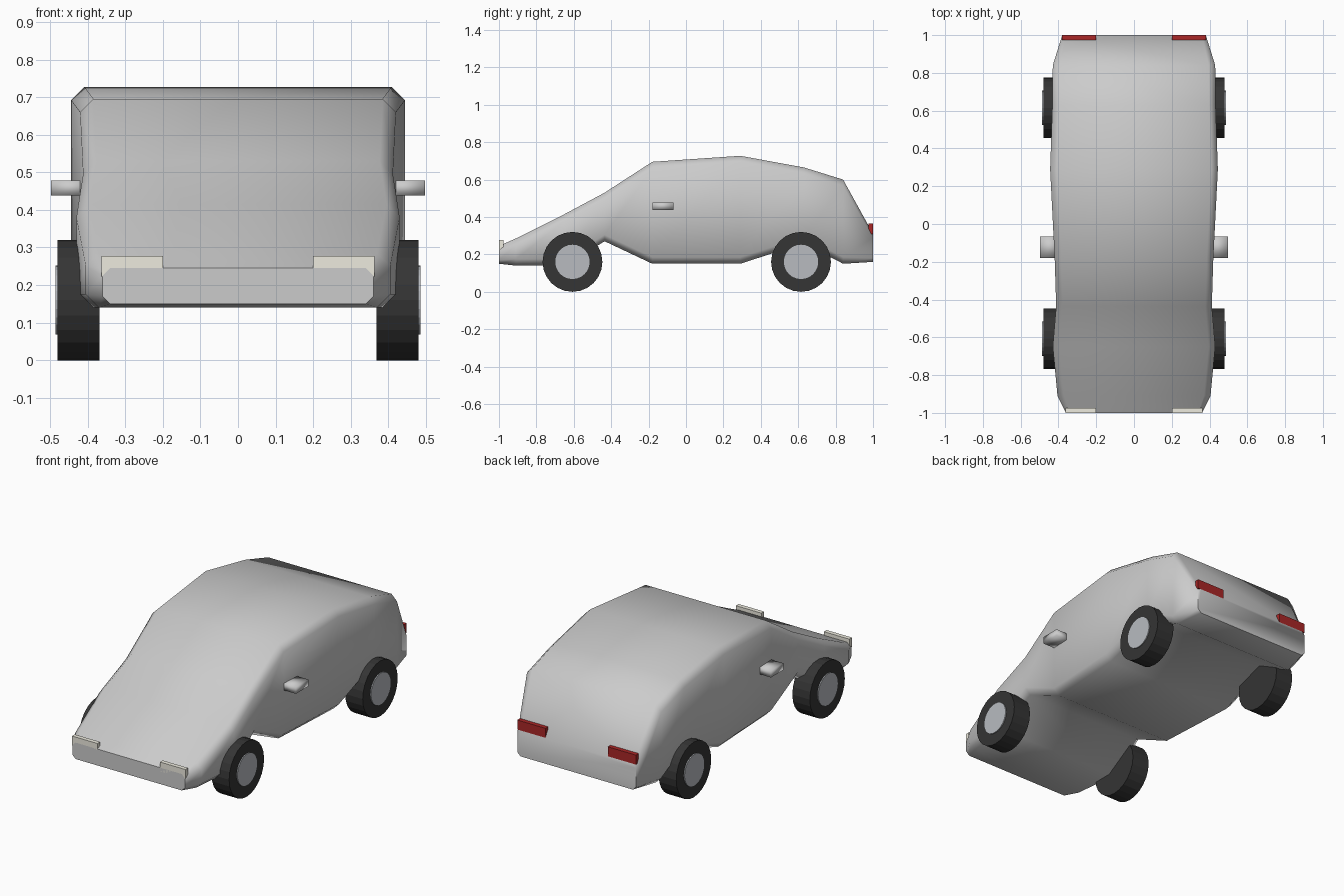
import bpy, bmesh, math
from mathutils import Matrix

if "Cube" in bpy.data.objects:
    bpy.data.objects.remove(bpy.data.objects["Cube"])


def material(name, r, g, b):
    m = bpy.data.materials.new(name)
    m.diffuse_color = (r, g, b, 1)
    m.use_nodes = True
    m.node_tree.nodes["Principled BSDF"].inputs["Base Color"].default_value = m.diffuse_color
    return m


tyre_mat = material("rubber", 0.035, 0.035, 0.035)
hub_mat = material("hub_metal", 0.48, 0.5, 0.53)
head_mat = material("headlight_glass", 0.85, 0.83, 0.74)
tail_mat = material("taillight_red", 0.4, 0.02, 0.02)


def finish(name, bm, mat=None, angle=None):
    bmesh.ops.recalc_face_normals(bm, faces=bm.faces[:])
    me = bpy.data.meshes.new(name)
    bm.to_mesh(me)
    bm.free()
    ob = bpy.data.objects.new(name, me)
    bpy.context.collection.objects.link(ob)
    if mat:
        me.materials.append(mat)
    if angle:
        bpy.ops.object.select_all(action='DESELECT')
        ob.select_set(True)
        bpy.context.view_layer.objects.active = ob
        bpy.ops.object.shade_smooth_by_angle(angle=math.radians(angle))
    return ob


def box(name, x0, x1, y0, y1, z0, z1, mat=None, angle=None):
    bm = bmesh.new()
    mtx = (Matrix.Translation(((x0 + x1) / 2, (y0 + y1) / 2, (z0 + z1) / 2))
           @ Matrix.Diagonal((abs(x1 - x0), y1 - y0, z1 - z0, 1)))
    bmesh.ops.create_cube(bm, size=1, matrix=mtx)
    return finish(name, bm, mat, angle)


def disc(name, x0, x1, y, z, r, mat):
    bm = bmesh.new()
    mtx = Matrix.Translation(((x0 + x1) / 2, y, z)) @ Matrix.Rotation(math.pi / 2, 4, 'Y')
    bmesh.ops.create_cone(bm, cap_ends=True, segments=24, radius1=r, radius2=r,
                          depth=abs(x1 - x0), matrix=mtx)
    return finish(name, bm, mat)


# Body: chamfered box sections lofted from nose to tail (y, half width, bottom, top, chamfer)
stations = [
    (-1.00, 0.36, 0.15, 0.245, 0.02),
    (-0.91, 0.405, 0.14, 0.285, 0.035),
    (-0.65, 0.43, 0.14, 0.415, 0.035),
    (-0.435, 0.412, 0.27, 0.53, 0.035),
    (-0.18, 0.42, 0.15, 0.695, 0.035),
    (0.29, 0.444, 0.15, 0.727, 0.035),
    (0.63, 0.432, 0.26, 0.665, 0.035),
    (0.84, 0.43, 0.15, 0.60, 0.035),
    (1.00, 0.38, 0.16, 0.31, 0.02),
]
bm = bmesh.new()
rings = []
for y, w, b, t, c in stations:
    half = [(w - c, b), (w, b + c), (w, t - c), (w - c, t)]
    pts = half + [(-x, z) for x, z in reversed(half)]
    rings.append([bm.verts.new((x, y, z)) for x, z in pts])
for r0, r1 in zip(rings, rings[1:]):
    for i in range(8):
        j = (i + 1) % 8
        bm.faces.new((r0[i], r0[j], r1[j], r1[i]))
bm.faces.new(rings[0])
bm.faces.new(rings[-1])
finish("car_body", bm, angle=52)

for s, side in ((1, "right"), (-1, "left")):
    # Wheels with hubs
    for y, end in ((-0.607, "front"), (0.615, "rear")):
        disc(f"{end}_{side}_tyre", s * 0.368, s * 0.48, y, 0.16, 0.16, tyre_mat)
        disc(f"{end}_{side}_hub", s * 0.40, s * 0.486, y, 0.16, 0.092, hub_mat)
    # Lights
    box(f"{side}_headlight", s * 0.20, s * 0.363, -1.0, -0.975, 0.223, 0.277, head_mat)
    box(f"{side}_taillight", s * 0.20, s * 0.38, 0.975, 1.0, 0.31, 0.365, tail_mat)
    # Side mirrors
    box(f"{side}_mirror", s * 0.39, s * 0.497, -0.18, -0.067, 0.438, 0.478, angle=180)
